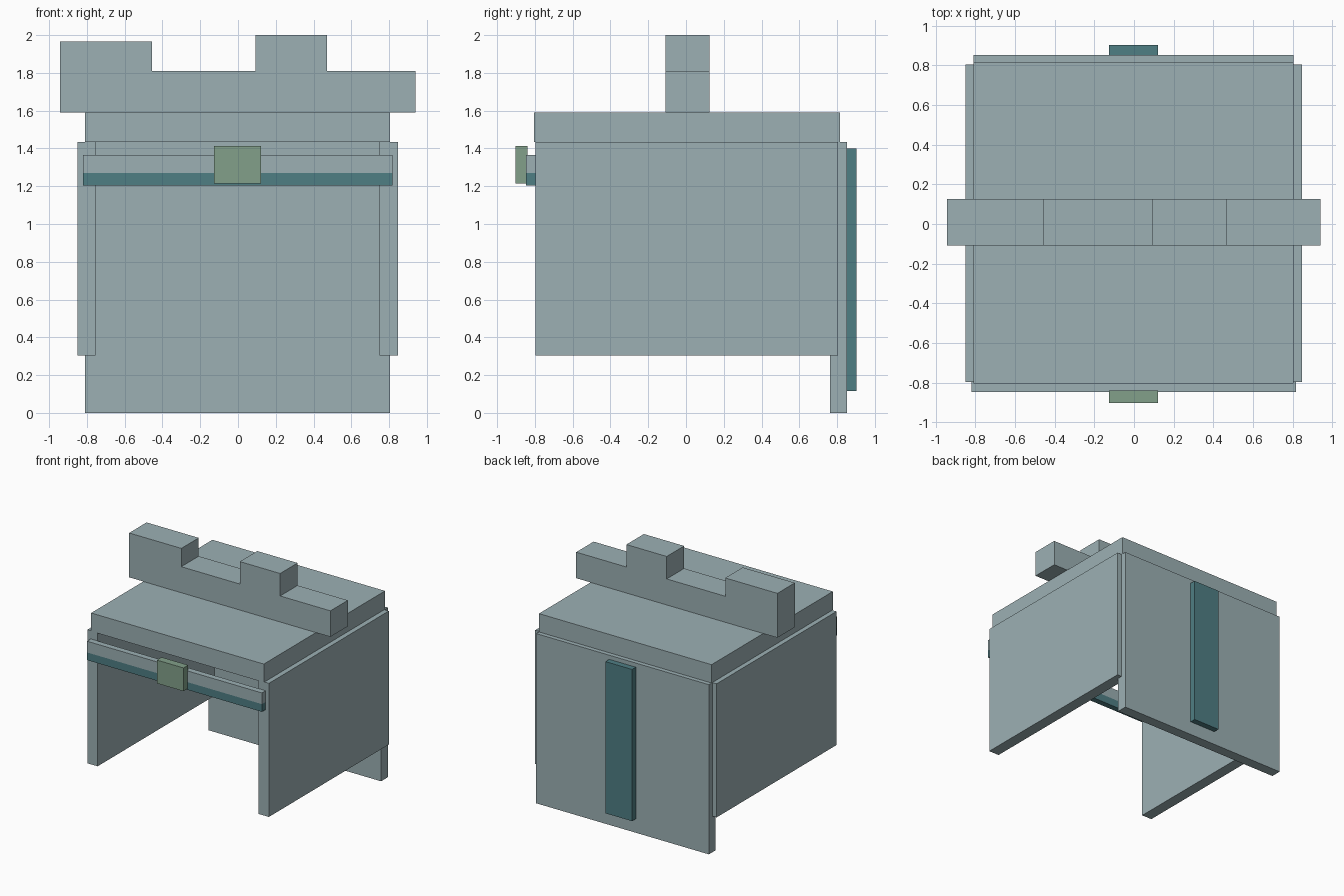
import bpy, bmesh

if "Cube" in bpy.data.objects:
    bpy.data.objects.remove(bpy.data.objects["Cube"])


def srgb(*rgb):
    lin = []
    for v in rgb:
        c = v / 255
        lin.append(c / 12.92 if c <= 0.04045 else ((c + 0.055) / 1.055) ** 2.4)
    return (*lin, 1.0)


def material(name, *rgb):
    m = bpy.data.materials.new(name)
    m.diffuse_color = srgb(*rgb)
    m.use_nodes = True
    m.node_tree.nodes["Principled BSDF"].inputs["Base Color"].default_value = m.diffuse_color
    return m


GREY = material("pale_blue_grey", 156, 176, 180)
TEAL = material("dark_teal", 79, 126, 132)
GREEN = material("sage_green", 130, 160, 138)


def extrude_profile(name, points, y0, y1, mat):
    """Closed (x, z) outline extruded from y0 to y1."""
    bm = bmesh.new()
    face = bm.faces.new([bm.verts.new((x, y0, z)) for x, z in points])
    out = bmesh.ops.extrude_face_region(bm, geom=[face])
    moved = [v for v in out["geom"] if isinstance(v, bmesh.types.BMVert)]
    bmesh.ops.translate(bm, verts=moved, vec=(0, y1 - y0, 0))
    bmesh.ops.recalc_face_normals(bm, faces=bm.faces)
    mesh = bpy.data.meshes.new(name)
    bm.to_mesh(mesh)
    bm.free()
    mesh.materials.append(mat)
    obj = bpy.data.objects.new(name, mesh)
    bpy.context.collection.objects.link(obj)
    return obj


def box(name, x, y, z, mat):
    outline = [(x[0], z[0]), (x[1], z[0]), (x[1], z[1]), (x[0], z[1])]
    return extrude_profile(name, outline, y[0], y[1], mat)


# Main shell: top slab, two side panels and the longer back panel
box("top_slab", (-0.81, 0.805), (-0.805, 0.815), (1.435, 1.59), GREY)
box("left_panel", (-0.85, -0.755), (-0.797, 0.805), (0.305, 1.435), GREY)
box("right_panel", (0.75, 0.847), (-0.797, 0.805), (0.305, 1.435), GREY)
box("back_panel", (-0.81, 0.805), (0.762, 0.852), (0.0, 1.435), GREY)

# Front band in two colours, with a clasp
box("front_band_upper", (-0.82, 0.817), (-0.847, -0.797), (1.27, 1.365), GREY)
box("front_band_lower", (-0.82, 0.817), (-0.847, -0.797), (1.205, 1.27), TEAL)
box("front_clasp", (-0.127, 0.122), (-0.903, -0.84), (1.215, 1.412), GREEN)

# Vertical stripe on the back
box("back_stripe", (-0.127, 0.122), (0.852, 0.902), (0.117, 1.4), TEAL)

# Stepped crest across the top
extrude_profile("crest", [
    (-0.943, 1.59), (0.94, 1.59), (0.94, 1.81), (0.47, 1.81), (0.47, 2.0),
    (0.093, 2.0), (0.093, 1.81), (-0.455, 1.81), (-0.455, 1.965), (-0.943, 1.965),
], -0.108, 0.125, GREY)
